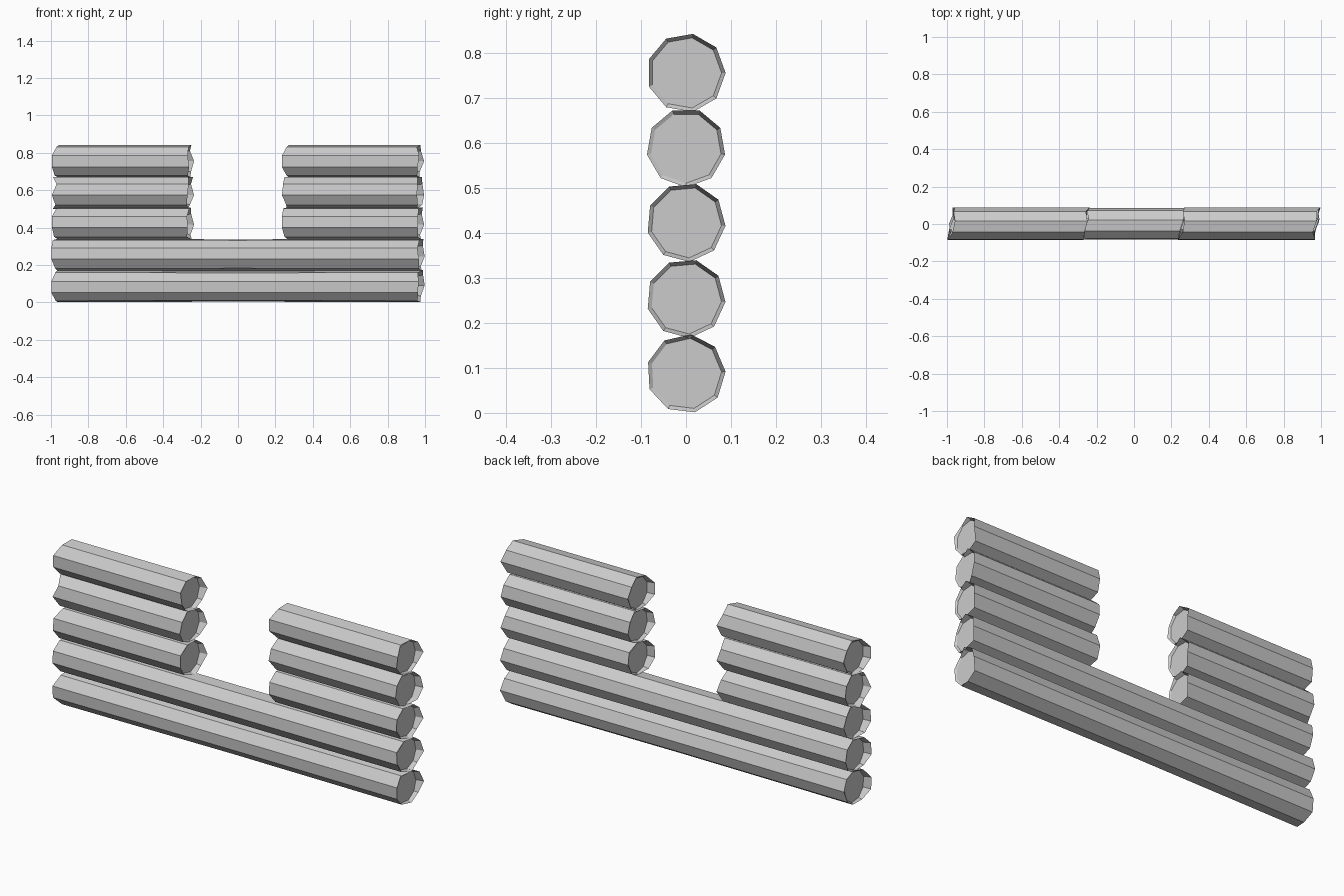
import bpy, bmesh, math, random

if "Cube" in bpy.data.objects:
    bpy.data.objects.remove(bpy.data.objects["Cube"])

random.seed(4)
SIDES = 9
R_BARK, R_CORE = 0.088, 0.079


def ring(bm, xs, cz, radius, turn):
    """One nine-sided loop around the x axis, with its own x per corner."""
    out = []
    for i, x in enumerate(xs):
        a = math.radians(turn) + 2 * math.pi * i / SIDES
        out.append(bm.verts.new((x, radius * math.cos(a), cz + radius * math.sin(a))))
    return out


def bridge(bm, a, b):
    for i in range(SIDES):
        j = (i + 1) % SIDES
        bm.faces.new((a[i], a[j], b[j], b[i]))


def jagged(x, side, turn):
    """Splintered bark edge: sticks out most on one side of each end."""
    xs = []
    for i in range(SIDES):
        c = math.cos(math.radians(turn) + 2 * math.pi * i / SIDES) * side
        if c > 0.9:
            d = 0.04
        elif c > 0:
            d = random.uniform(0.015, 0.036)
        else:
            d = random.uniform(0.0, 0.014)
        xs.append(x + side * d)
    return xs


def log(name, x0, x1, cz, turn, waist=1.0):
    bm = bmesh.new()
    mid = (x0 + x1) / 2
    loops = [
        ring(bm, [x0] * SIDES, cz, R_CORE, turn),
        ring(bm, jagged(x0, -1, turn), cz, R_BARK, turn),
        ring(bm, [mid] * SIDES, cz, R_BARK * waist, turn),
        ring(bm, jagged(x1, 1, turn), cz, R_BARK, turn),
        ring(bm, [x1] * SIDES, cz, R_CORE, turn),
    ]
    for a, b in zip(loops, loops[1:]):
        bridge(bm, a, b)
    # recessed sawn ends
    bm.faces.new(loops[0])
    bm.faces.new(loops[-1])
    bmesh.ops.recalc_face_normals(bm, faces=bm.faces)
    me = bpy.data.meshes.new(name)
    bm.to_mesh(me)
    bm.free()
    ob = bpy.data.objects.new(name, me)
    bpy.context.collection.objects.link(ob)


# full-width logs under the opening
log("lower_log", -0.958, 0.958, 0.087, 3, 0.96)
log("sill_log", -0.958, 0.958, 0.254, -5, 0.985)

# short logs either side of the opening
for n, (cz, turn) in enumerate([(0.423, -5), (0.589, -10), (0.755, 0)], 1):
    log(f"right_log_{n}", 0.275, 0.955, cz, turn)
    log(f"left_log_{n}", -0.955, -0.275, cz, turn)
